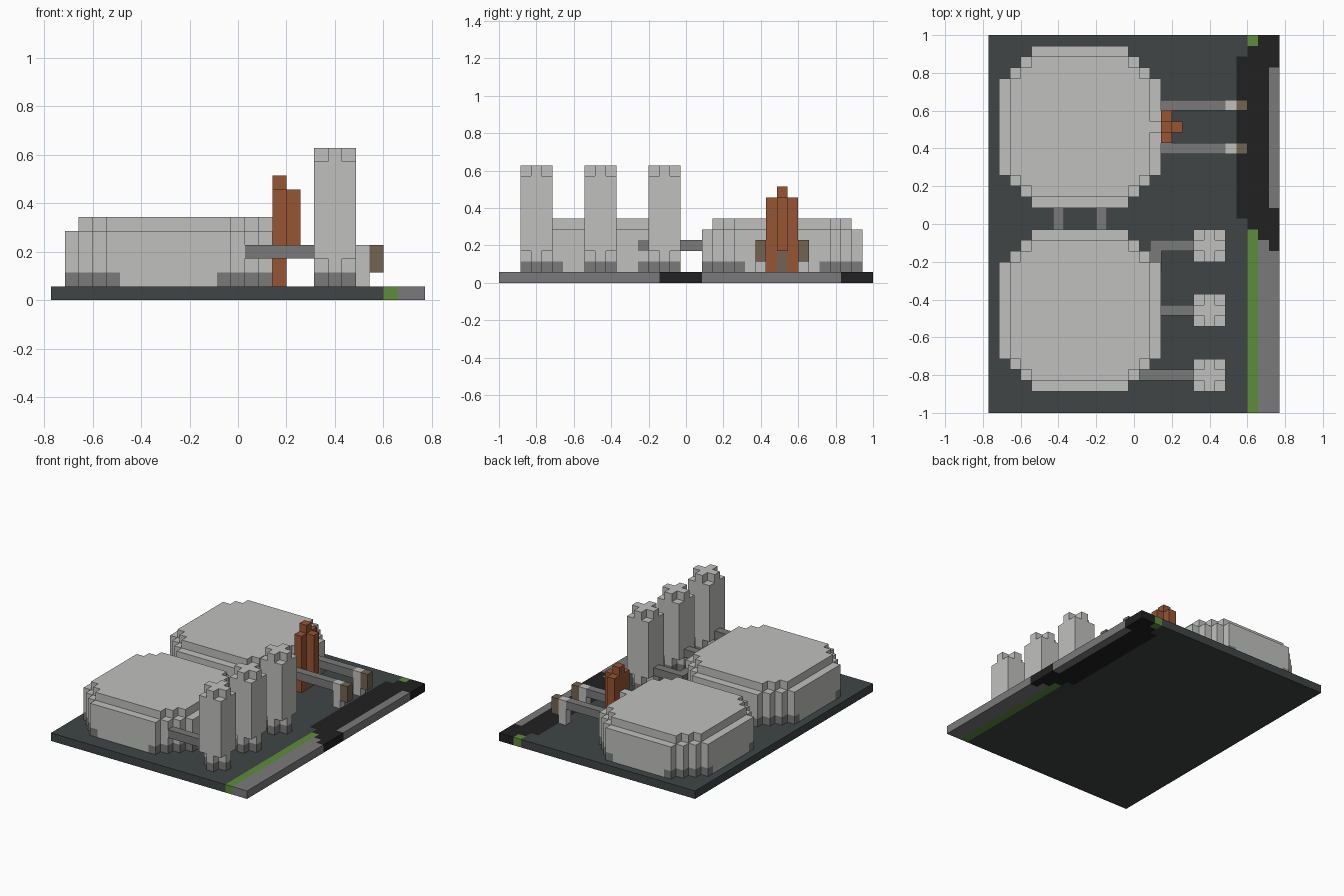
import bpy
import bmesh
from mathutils import Vector

UNIT = 2 / 35                      # size of one building block
ORIGIN = Vector((-13.5, -17.5, 0))  # grid corner, in blocks

if "Cube" in bpy.data.objects:
    bpy.data.objects.remove(bpy.data.objects["Cube"], do_unlink=True)


def material(name, color):
    mat = bpy.data.materials.new(name)
    mat.use_nodes = True
    mat.diffuse_color = (*color, 1)
    mat.node_tree.nodes["Principled BSDF"].inputs["Base Color"].default_value = (*color, 1)
    return mat


LIGHT = material("light_concrete", (0.53, 0.53, 0.52))
GREY = material("mid_grey", (0.195, 0.195, 0.195))
SLATE = material("dark_slate", (0.05, 0.06, 0.06))
ASPHALT = material("asphalt_black", (0.015, 0.015, 0.015))
GRASS = material("grass_green", (0.107, 0.265, 0.042))
RUST = material("rust_orange", (0.31, 0.09, 0.034))
BROWN = material("muddy_brown", (0.17, 0.127, 0.08))


def add_prism(bm, outline, z0, z1, slot=0):
    """Extrude a grid outline from z0 to z1 and return the new faces."""
    low = [bm.verts.new((Vector((x, y, z0)) + ORIGIN) * UNIT) for x, y in outline]
    high = [bm.verts.new((Vector((x, y, z1)) + ORIGIN) * UNIT) for x, y in outline]
    faces = [bm.faces.new(low[::-1]), bm.faces.new(high)]
    for i in range(len(low)):
        j = (i + 1) % len(low)
        faces.append(bm.faces.new((low[i], low[j], high[j], high[i])))
    for face in faces:
        face.material_index = slot
    return faces


def finish(name, bm, mats):
    bmesh.ops.recalc_face_normals(bm, faces=bm.faces)
    mesh = bpy.data.meshes.new(name)
    bm.to_mesh(mesh)
    bm.free()
    for mat in mats:
        mesh.materials.append(mat)
    bpy.context.collection.objects.link(bpy.data.objects.new(name, mesh))


def prism(name, outline, z0, z1, mat):
    bm = bmesh.new()
    add_prism(bm, outline, z0, z1)
    finish(name, bm, [mat])


def rect(x0, y0, x1, y1):
    return [(x0, y0), (x1, y0), (x1, y1), (x0, y1)]


def box(name, x0, y0, z0, x1, y1, z1, mat):
    prism(name, rect(x0, y0, x1, y1), z0, z1, mat)


def stepped(cx, cy, radius, flat, split=None):
    """Four-fold outline with flat sides and staircase corners."""
    quarter = [(radius, split)] if split else []
    x, y = radius, flat
    quarter.append((x, y))
    while x > flat:
        quarter += [(x - 1, y), (x - 1, y + 1)]
        x, y = x - 1, y + 1
    if split:
        quarter.append((split, radius))
    points = []
    for _ in range(4):
        points += [(cx + px, cy + py) for px, py in quarter]
        quarter = [(-py, px) for px, py in quarter]
    return points


# Ground slab pieces
prism("ground", [(0, 0), (24, 0), (24, 18), (23, 18), (23, 33), (24, 33), (24, 35), (0, 35)],
      0, 1, SLATE)
prism("road", [(24, 17), (25, 17), (25, 16), (26, 16), (26, 15), (27, 15), (27, 19),
               (26, 19), (26, 32), (27, 32), (27, 35), (25, 35), (25, 34), (24, 34),
               (24, 33), (23, 33), (23, 18), (24, 18)], 0, 1, ASPHALT)
prism("pavement", [(25, 0), (27, 0), (27, 15), (26, 15), (26, 16), (25, 16)], 0, 1, GREY)
box("far_kerb", 26, 19, 0, 27, 32, 1, GREY)
box("grass_strip", 24, 0, 0, 25, 17, 1, GRASS)
box("grass_corner", 24, 34, 0, 25, 35, 1, GRASS)


# Round tanks: plinth with grey corners, wall, inset roof
def tank(name, cx, cy):
    bm = bmesh.new()
    center = (Vector((cx, cy, 0)) + ORIGIN) * UNIT
    for face in add_prism(bm, stepped(cx, cy, 7.5, 4.5, 3.5), 1, 2, 1):
        offset = (face.calc_center_median() - center) / UNIT
        if min(abs(offset.x), abs(offset.y)) < 3.4:
            face.material_index = 0
    add_prism(bm, stepped(cx, cy, 7.5, 4.5), 2, 5)
    add_prism(bm, stepped(cx, cy, 6.5, 4.5), 5, 6)
    finish(name, bm, [LIGHT, GREY])


tank("front_tank", 8.5, 9.5)
tank("back_tank", 8.5, 26.5)
box("back_tank_roof_tab", 15, 26, 5, 16, 27, 6, LIGHT)


# Towers: cross-shaped foot and crown, square shaft
def tower(name, cx, cy):
    bm = bmesh.new()
    cross = stepped(cx, cy, 1.5, 0.5)
    add_prism(bm, cross, 1, 2, 1)
    add_prism(bm, cross, 2, 3)
    add_prism(bm, stepped(cx, cy, 1.5, 1.5), 3, 10)
    add_prism(bm, cross, 10, 11)
    finish(name, bm, [LIGHT, GREY])


for label, y, pipe_start in (("front", 3, 14), ("middle", 9, 16), ("back", 15, 15)):
    tower(label + "_tower", 20.5, y + 0.5)
    box(label + "_tower_pipe", pipe_start, y, 3, 19, y + 1, 4, GREY)
box("tower_pipe_elbow", 14.9, 13, 3, 16.05, 15, 4, GREY)

# Pipes joining the two tanks
for label, x in (("right", 6), ("left", 10)):
    box(label + "_link_pipe", x, 17, 3, x + 1, 19, 4, GREY)

# Outlet pipes with posts and brown spouts
for label, y in (("front", 24), ("back", 28)):
    box(label + "_outlet_pipe", 16, y, 3, 22, y + 1, 4, GREY)
    box(label + "_outlet_post", 22, y, 1, 23, y + 1, 4, LIGHT)
    box(label + "_outlet_spout", 23, y, 2, 24, y + 1, 4, BROWN)

# Chimney
box("chimney_door", 16, 26, 1, 17, 27, 3, BROWN)
box("chimney_core", 16, 26, 3, 17, 27, 9, RUST)
box("chimney_front_arm", 16, 25, 1, 17, 26, 8, RUST)
box("chimney_back_arm", 16, 27, 1, 17, 28, 8, RUST)
box("chimney_side_arm", 17, 26, 3, 18, 27, 8, RUST)
